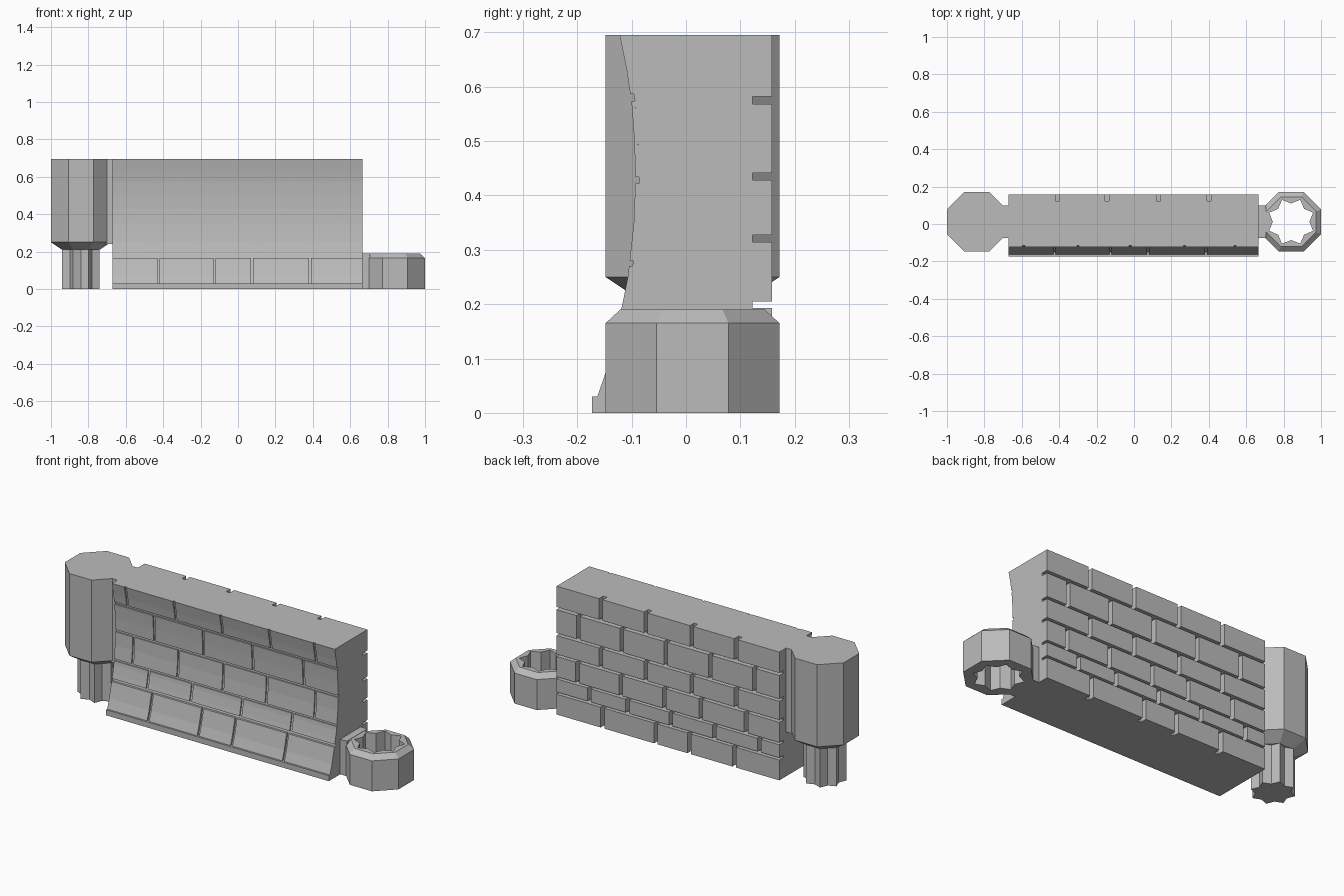
import bpy
import bmesh
import math

cube = bpy.data.objects.get("Cube")
if cube:
    bpy.data.objects.remove(cube, do_unlink=True)

stone = bpy.data.materials.new("stone_grey")
stone.use_nodes = True
GREY = (0.5, 0.5, 0.5, 1)
stone.diffuse_color = GREY
stone.node_tree.nodes["Principled BSDF"].inputs["Base Color"].default_value = GREY

X0, X1, TOP = -0.67, 0.665, 0.695      # wall ends and height
BACK, BACK_CORE = 0.158, 0.122         # brick face and mortar face at the back
CY, POST_X = 0.012, 0.84               # connector centres


def finish(name, bm):
    bmesh.ops.recalc_face_normals(bm, faces=bm.faces)
    mesh = bpy.data.meshes.new(name)
    bm.to_mesh(mesh)
    bm.free()
    mesh.materials.append(stone)
    obj = bpy.data.objects.new(name, mesh)
    bpy.context.collection.objects.link(obj)
    return obj


def add_prism(bm, profile, xa, xb):
    """Extrude a closed (y, z) profile along x."""
    a = [bm.verts.new((xa, y, z)) for y, z in profile]
    b = [bm.verts.new((xb, y, z)) for y, z in profile]
    bm.faces.new(a)
    bm.faces.new(b[::-1])
    for i in range(len(a)):
        j = (i + 1) % len(a)
        bm.faces.new((a[i], b[i], b[j], a[j]))


def star(cx, tip, inner, z):
    """Eight-pointed loop; it is an octagon when inner = tip * cos(pi / 8)."""
    return [(cx + r * math.cos(a), CY + r * math.sin(a), z)
            for i in range(16)
            for a, r in [((i + 1) * math.pi / 8, inner if i % 2 else tip)]]


def octagon(cx, apothem, z):
    return star(cx, apothem / math.cos(math.pi / 8), apothem, z)


def loft(name, loops, closed=False):
    bm = bmesh.new()
    rings = [[bm.verts.new(p) for p in loop] for loop in loops]
    pairs = list(zip(rings, rings[1:]))
    if closed:
        pairs.append((rings[-1], rings[0]))
    else:
        bm.faces.new(rings[0])
        bm.faces.new(rings[-1])
    for a, b in pairs:
        for i in range(16):
            j = (i + 1) % 16
            bm.faces.new((a[i], a[j], b[j], b[i]))
    return finish(name, bm)


def box(name, xa, xb, ya, yb, za, zb):
    bm = bmesh.new()
    add_prism(bm, [(ya, za), (yb, za), (yb, zb), (ya, zb)], xa, xb)
    return finish(name, bm)


# Hollow curve of the front face, as (z, y)
CURVE = [(0.03, -0.163), (0.08, -0.146), (0.2, -0.117), (0.25, -0.107),
         (0.35, -0.096), (0.43, -0.093), (0.5, -0.095), (0.57, -0.1),
         (0.63, -0.109), (TOP, -0.122)]


def front_y(z):
    for (za, ya), (zb, yb) in zip(CURVE, CURVE[1:]):
        if z <= zb:
            return ya + (yb - ya) * (z - za) / (zb - za)
    return CURVE[-1][1]


def front_strip(za, zb, depth):
    n = 8
    zs = [za + (zb - za) * i / n for i in range(n + 1)]
    return [(front_y(z) + depth, z) for z in zs]


def spans(joints, gap):
    """Brick extents between the wall ends and the vertical joints."""
    cuts = [X0] + [x + s * gap / 2 for x in joints for s in (-1, 1)] + [X1]
    return zip(cuts[::2], cuts[1::2])


# Mortar core with foot ledge
bm = bmesh.new()
core = [(-0.173, 0), (-0.173, 0.03)]
core += front_strip(0.03, 0.172, 0.012) + front_strip(0.172, TOP, 0.007)
core += [(BACK_CORE, TOP), (BACK_CORE, 0)]
add_prism(bm, core, X0, X1)
finish("wall_core", bm)

# Curved front bricks: bottom, top, mortar depth, joints
front_rows = [
    (0.03, 0.165, 0.012, (-0.425, -0.125, 0.075, 0.385)),
    (0.18, 0.27, 0.007, (-0.46, -0.2, 0.1, 0.4)),
    (0.28, 0.422, 0.007, (-0.56, -0.29, -0.02, 0.24, 0.53)),
    (0.434, 0.574, 0.007, (-0.435, -0.14, 0.155, 0.46)),
    (0.587, TOP, 0.007, (-0.59, -0.3, -0.02, 0.27, 0.54)),
]
bm = bmesh.new()
for za, zb, depth, joints in front_rows:
    profile = front_strip(za, zb, 0) + front_strip(za, zb, depth)[::-1]
    for xa, xb in spans(joints, 0.012):
        add_prism(bm, profile, xa, xb)
finish("front_bricks", bm)

# Flat back bricks: bottom, top, joints
WIDE = (-0.41, -0.145, 0.13, 0.4)
back_rows = [
    (0, 0.11, (-0.4, -0.13, 0.07, 0.39)),
    (0.122, 0.193, (-0.55, -0.28, -0.02, 0.24, 0.47)),
    (0.205, 0.314, (-0.47, -0.2, 0.02, 0.28, 0.54)),
    (0.327, 0.428, WIDE),
    (0.441, 0.568, (-0.52, -0.255, 0.01, 0.275, 0.535)),
    (0.582, TOP, WIDE),
]
bm = bmesh.new()
for za, zb, joints in back_rows:
    profile = [(BACK_CORE, za), (BACK, za), (BACK, zb), (BACK_CORE, zb)]
    for xa, xb in spans(joints, 0.022):
        add_prism(bm, profile, xa, xb)
finish("back_bricks", bm)

# Right connector: tall post with a star peg below
loft("right_post", [octagon(-POST_X, 0.1, 0.21), octagon(-POST_X, 0.16, 0.25),
                    octagon(-POST_X, 0.16, TOP)])
loft("right_peg", [star(-POST_X, 0.108, 0.083, z) for z in (0, 0.22)])
box("right_neck", -0.71, X0, -0.075, 0.1, 0.24, TOP)

# Left connector: chamfered ring with a star socket
loft("left_socket", [octagon(POST_X, 0.16, 0), octagon(POST_X, 0.16, 0.165),
                     octagon(POST_X, 0.133, 0.19),
                     star(POST_X, 0.127, 0.098, 0.19),
                     star(POST_X, 0.127, 0.098, 0)], closed=True)
box("left_neck", X1, 0.705, -0.075, 0.1, 0, 0.19)
